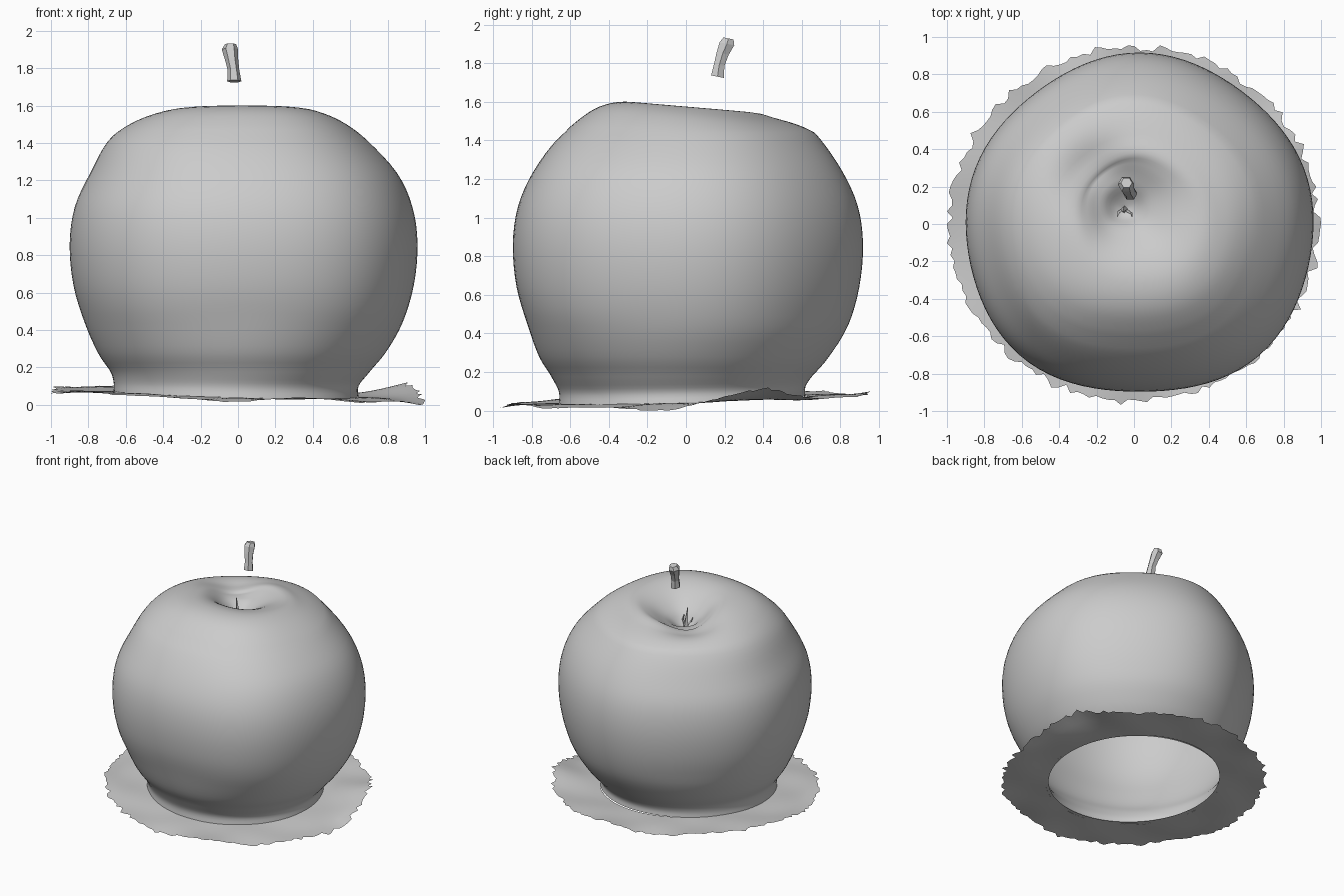
import bpy, bmesh, math, random
from mathutils import Vector

random.seed(4)
TAU = math.tau
if "Cube" in bpy.data.objects:
    bpy.data.objects.remove(bpy.data.objects["Cube"], do_unlink=True)

grey = bpy.data.materials.new("plain grey")
grey.use_nodes = True
grey.diffuse_color = (0.6, 0.6, 0.6, 1)
grey.node_tree.nodes["Principled BSDF"].inputs["Base Color"].default_value = (0.6, 0.6, 0.6, 1)


def make_object(name, rings, cap=False, smooth=None):
    """Bridge closed rings of points into one surface."""
    bm = bmesh.new()
    loops = [[bm.verts.new(p) for p in ring] for ring in rings]
    n = len(loops[0])
    for a, b in zip(loops, loops[1:]):
        for i in range(n):
            j = (i + 1) % n
            bm.faces.new((a[i], a[j], b[j], b[i]))
    if cap:
        bm.faces.new(loops[0][::-1])
        bm.faces.new(loops[-1])
    mesh = bpy.data.meshes.new(name)
    bm.to_mesh(mesh)
    bm.free()
    mesh.materials.append(grey)
    obj = bpy.data.objects.new(name, mesh)
    bpy.context.collection.objects.link(obj)
    if smooth:
        bpy.ops.object.select_all(action='DESELECT')
        obj.select_set(True)
        bpy.context.view_layer.objects.active = obj
        bpy.ops.object.shade_smooth_by_angle(angle=math.radians(smooth))
    return obj


def spline(keys, steps):
    """Smooth curve through the key rows."""
    rows = [Vector(k) for k in keys]
    pts = [rows[0]] + rows + [rows[-1]]
    out = []
    for a, b, c, d in zip(pts, pts[1:], pts[2:], pts[3:]):
        for s in range(steps):
            t = s / steps
            out.append(b + 0.5 * t * ((c - a) + t * ((2 * a - 5 * b + 4 * c - d)
                       + t * (3 * (b - c) + d - a))))
    return out + [rows[-1]]


def skirt_height(x, y, r):
    """Wavy sheet, tilted up to the back left, with a raised corner."""
    a = math.atan2(y, x)
    out = max(0, (r - 0.63) / 0.35)
    z = 0.058 - 0.025 * x + 0.03 * y + 0.01 * math.sin(5 * a + 1) * out
    z += 0.075 * out ** 2 * math.exp(-((a - 0.45) / 0.22) ** 2)
    z -= 0.03 * out ** 2 * math.exp(-((a + 0.1) / 0.2) ** 2)
    return max(0, z + 0.016 * out * math.sin(9 * a) * math.sin(7 * r))


# Fruit skin: height, radius, centre x, centre y, running up and into the dimple
profile = [
    (0.055, 0.655, -0.01, -0.02), (0.11, 0.655, -0.01, -0.02),
    (0.18, 0.695, 0.01, -0.02), (0.28, 0.77, 0.02, -0.01),
    (0.44, 0.85, 0.03, 0.01), (0.64, 0.91, 0.03, 0.01),
    (0.86, 0.93, 0.03, 0.01), (1.06, 0.902, 0.03, 0.01),
    (1.24, 0.82, 0.03, 0.01), (1.41, 0.695, 0.0, 0.015),
    (1.5, 0.58, 0.0, 0.03), (1.552, 0.46, 0.01, 0.03),
    (1.575, 0.34, 0.02, 0.05), (1.545, 0.24, -0.01, 0.09),
    (1.47, 0.14, -0.045, 0.11), (1.395, 0.06, -0.05, 0.09),
    (1.365, 0.004, -0.05, 0.08),
]
N = 96
rings = []
for z, r, cx, cy in spline(profile, 4):
    base = max(0, 1 - (z - 0.055) / 0.15)
    body = min(1, max(0, (z - 0.1) / 0.4))
    top = min(1, max(0, (z - 1.44) / 0.12))
    ring = []
    for i in range(N):
        a = TAU * i / N
        # Slightly squarer towards the front corners
        rr = r * (1 + body * math.sin(2 * a) ** 2 * (0.008 - 0.05 * math.sin(a)))
        x, y = cx + rr * math.cos(a), cy + 0.975 * rr * math.sin(a)
        # The lowest rows follow the sheet under the fruit
        dz = base * (skirt_height(x, y, 0.63) - 0.055)
        # The rim leans back and has a shallow valley at its back right
        dz -= top * 0.085 * y
        dz -= top * 0.085 * math.exp(-((x + 0.2) ** 2 + (y - 0.25) ** 2) / 0.036)
        ring.append((x, y, z + dz))
    rings.append(ring)
make_object("fruit_skin", rings, smooth=60)

# Ragged sheet around the open base
M = 180
edge = [0.968 + random.choice((-0.012, 0, 0.014)) + random.uniform(-0.012, 0.012)
        for i in range(M)]
rings = []
for k in range(9):
    t = k / 8
    ring = []
    for i in range(M):
        a = TAU * i / M
        r = 0.63 + t * 0.325 if k < 8 else edge[i]
        x, y = r * math.cos(a), r * math.sin(a) * (1 - 0.02 * t)
        if k == 8:
            x = max(-1, min(1, x * 1.018))
        ring.append((x, y, skirt_height(x, y, r)))
    rings.append(ring)
rings[-1][0] = (1, 0, rings[-1][0][2])
rings[-1][M // 2] = (-1, 0, rings[-1][M // 2][2])
make_object("ragged_skirt", rings[::-1], smooth=35)


def tube(name, stations, sides):
    """Faceted stalk through (x, y, z, radius) stations."""
    return make_object(name, [
        [(x + r * math.cos(TAU * i / sides), y + r * math.sin(TAU * i / sides),
          z - 0.2 * r * math.sin(TAU * i / sides))
         for i in range(sides)]
        for x, y, z, r in stations], cap=True)


# Loose stem tip above the fruit
tube("stem_tip", [(-0.02, 0.163, 1.73, 0.038), (-0.024, 0.172, 1.79, 0.031),
                  (-0.035, 0.19, 1.85, 0.036), (-0.043, 0.212, 1.9, 0.044),
                  (-0.04, 0.22, 1.928, 0.03)], 6)

# Broken stump and splinters inside the dimple
tube("stem_stump", [(-0.05, 0.08, 1.35, 0.022), (-0.055, 0.075, 1.42, 0.014),
                    (-0.06, 0.065, 1.53, 0.003)], 4)
for side in (-1, 1):
    tube("stump_splinter", [(-0.05, 0.08, 1.37, 0.01),
                            (-0.05 + side * 0.035, 0.06, 1.42, 0.008),
                            (-0.05 + side * 0.04, 0.04, 1.45, 0.003)], 3)
